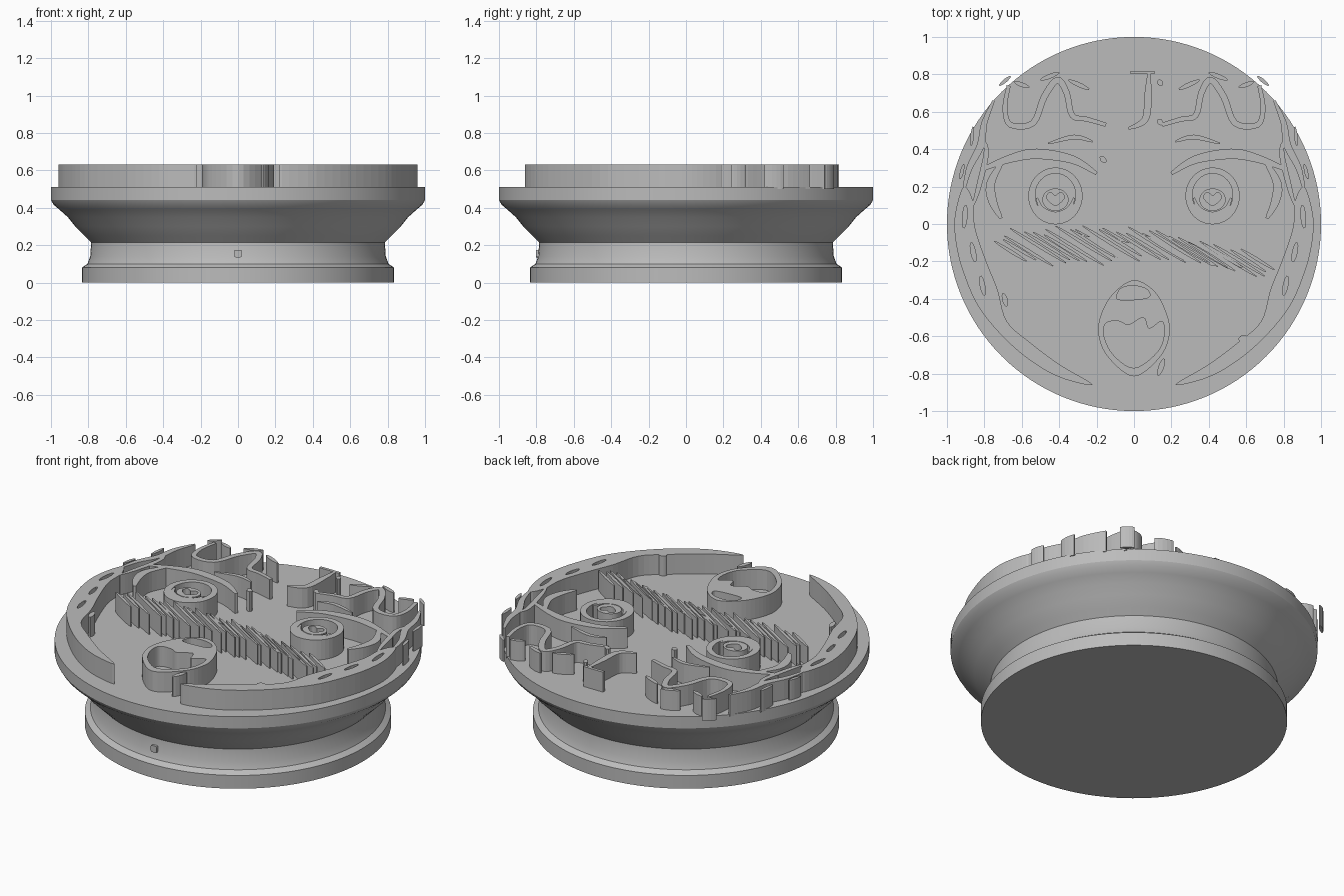
import bpy, bmesh, math, random
from mathutils import Vector

cube = bpy.data.objects.get("Cube")
if cube:
    bpy.data.objects.remove(cube, do_unlink=True)

random.seed(4)
FLOOR, TOP = 0.51, 0.63

grey = bpy.data.materials.new("plain grey")
grey.use_nodes = True
grey.diffuse_color = (0.5, 0.5, 0.5, 1)
grey.node_tree.nodes["Principled BSDF"].inputs["Base Color"].default_value = grey.diffuse_color


def add_object(name, bm):
    mesh = bpy.data.meshes.new(name)
    bmesh.ops.recalc_face_normals(bm, faces=bm.faces)
    bm.to_mesh(mesh)
    bm.free()
    mesh.materials.append(grey)
    obj = bpy.data.objects.new(name, mesh)
    bpy.context.collection.objects.link(obj)
    return obj


def smooth_path(points, closed=False, steps=5):
    """Catmull-Rom curve through the points."""
    pts = [Vector(p) for p in points]
    n = len(pts)
    pick = (lambda i: pts[i % n]) if closed else (lambda i: pts[max(0, min(n - 1, i))])
    path = []
    for i in range(n if closed else n - 1):
        a, b, c, d = (pick(i + k) for k in (-1, 0, 1, 2))
        for s in range(steps):
            t = s / steps
            path.append(b + (c - a) * t / 2 + (a * 2 - b * 5 + c * 4 - d) * t * t / 2
                        + (b * 3 - a - c * 3 + d) * t ** 3 / 2)
    return path if closed else path + [pts[-1]]


def stroke(points, width, taper=0.3):
    """Closed outline of a pen stroke that narrows towards both ends."""
    path = smooth_path(points)
    last = len(path) - 1
    left, right = [], []
    for i, p in enumerate(path):
        along = (path[min(i + 1, last)] - path[max(i - 1, 0)]).normalized()
        side = Vector((-along.y, along.x))
        half = width / 2 * (taper + (1 - taper) * math.sin(math.pi * i / last))
        left.append(p + side * half)
        right.append(p - side * half)
    return left + right[::-1]


def blob(points):
    return smooth_path(points, closed=True)


def disc(x, y, rx, ry, count=40):
    turns = [math.tau * i / count for i in range(count)]
    return [Vector((x + rx * math.cos(a), y + ry * math.sin(a))) for a in turns]


def flip(outline):
    return [Vector((-p.x, p.y)) for p in outline]


def relief(name, outlines):
    """Raise filled outlines above the plate; nested outlines become holes."""
    curve = bpy.data.curves.new(name, "CURVE")
    curve.dimensions, curve.fill_mode = "2D", "BOTH"
    curve.extrude = (TOP - FLOOR) / 2 + 0.005
    for outline in outlines:
        spline = curve.splines.new("POLY")
        spline.points.add(len(outline) - 1)
        for point, p in zip(spline.points, outline):
            point.co = (p.x, p.y, 0, 1)
        spline.use_cyclic_u = True
    temp = bpy.data.objects.new(name + " curve", curve)
    bpy.context.collection.objects.link(temp)
    graph = bpy.context.evaluated_depsgraph_get()
    mesh = bpy.data.meshes.new_from_object(temp.evaluated_get(graph))
    bm = bmesh.new()
    bm.from_mesh(mesh)
    bpy.data.objects.remove(temp, do_unlink=True)
    bpy.data.meshes.remove(mesh)
    bmesh.ops.remove_doubles(bm, verts=bm.verts, dist=0.0001)
    bmesh.ops.translate(bm, verts=bm.verts, vec=(0, 0, TOP - curve.extrude))
    bpy.data.curves.remove(curve)
    for face in bm.faces:
        face.smooth = False
    return add_object(name, bm)


# Turned stamp body with foot, waist and flared plate
profile = [(0, 0), (.835, 0), (.835, .08), (.805, .1), (.79, .14), (.785, .215), (.82, .25),
           (.87, .3), (.91, .35), (.955, .39), (.985, .415), (1, .44), (1, FLOOR), (0, FLOOR)]
bm = bmesh.new()
ring = [bm.verts.new((r, 0, z)) for r, z in profile]
edges = [bm.edges.new(pair) for pair in zip(ring, ring[1:])]
bmesh.ops.spin(bm, geom=ring + edges, cent=(0, 0, 0), axis=(0, 0, 1),
               angle=math.tau, steps=128, use_duplicate=False)
bmesh.ops.remove_doubles(bm, verts=bm.verts, dist=0.0001)
body = add_object("stamp_body", bm)
bpy.context.view_layer.objects.active = body
body.select_set(True)
bpy.ops.object.shade_smooth_by_angle(angle=math.radians(25))

# Small locating peg on the front of the waist
bm = bmesh.new()
bmesh.ops.create_cube(bm, size=0.04)
upright = [e for e in bm.edges if abs(e.verts[0].co.y - e.verts[1].co.y) > 0.01]
bmesh.ops.bevel(bm, geom=upright, offset=0.008, segments=2, affect="EDGES", profile=0.5)
peg = add_object("locating_peg", bm)
peg.location = (0, -0.782, 0.155)

# Face outline: a broad band down each cheek, pierced by slots
cheek = blob([(.91, .2), (.955, .06), (.955, -.08), (.915, -.25), (.82, -.46), (.63, -.67),
              (.42, -.81), (.22, -.86), (.4, -.75), (.56, -.63), (.68, -.52), (.73, -.35),
              (.79, -.2), (.85, -.02), (.86, .12)])
slots = [stroke(s, 0.025) for s in (
    [(.9, .1), (.91, -.02)], [(.87, -.1), (.85, -.2)], [(.82, -.28), (.8, -.38)])]
# Side locks of hair running up from the band
locks = [stroke([(.91, .18), (.88, .3), (.82, .42), (.8, .54), (.75, .66)], 0.04),
         stroke([(.86, .1), (.83, .2), (.79, .38), (.81, .46)], 0.03)]
for side, mirrored in (("left", False), ("right", True)):
    def put(name, outlines):
        relief(f"{side}_{name}", [flip(o) if mirrored else o for o in outlines])

    put("cheek_band", [cheek] + slots)
    put("outer_lock", locks[:1])
    put("inner_lock", locks[1:])

    # Fringe with a notched lower edge and loose hairs above it
    put("fringe", [stroke([(.67, .74), (.69, .62), (.66, .53), (.54, .54), (.48, .68), (.41, .77),
                           (.36, .7), (.33, .58), (.25, .56), (.15, .53)], 0.035, 0.6)])
    put("loose_hairs", [stroke(s, 0.025) for s in (
        [(.5, .77), (.4, .81)], [(.35, .77), (.24, .72)], [(.64, .76), (.56, .73)])])
    put("temple_hairs", [stroke(s, 0.02) for s in (
        [(.93, .24), (.91, .32)], [(.87, .42), (.86, .52)], [(.72, .74), (.66, .79)])])

    # Brow, upper lash and outer corner of the eye
    put("brow", [stroke([(.22, .44), (.32, .465), (.46, .43)], 0.025)])
    put("upper_lash", [stroke([(.2, .27), (.33, .345), (.52, .375), (.66, .35), (.82, .29)], 0.055)])
    put("lash_corner", [stroke([(.7, .34), (.765, .22), (.755, .12), (.71, .03)], 0.05)])

    # Iris ring, with a heart glint and lower shading inside
    put("iris_ring", [disc(.42, .15, .145, .152), disc(.42, .155, .108, .115)])
    heart = [(.42, .1), (.465, .135), (.46, .162), (.44, .165), (.42, .15),
             (.4, .165), (.38, .162), (.375, .135)]
    put("pupil", [disc(.42, .13, .07, .06), blob(heart)])
    put("iris_shading", [stroke([(.32, .14), (.35, .08), (.42, .05), (.49, .08), (.52, .14)], 0.03)])

# Central strand of the fringe
relief("centre_strand", [stroke([(.08, .81), (.075, .7), (.06, .56), (-.03, .51)], 0.04)])
relief("strand_cap", [stroke([(-.02, .81), (.11, .81)], 0.018, 1)])

# Blush: a row of slanting hatch strokes over cheeks and nose
hatching = []
count = 28
for i in range(count):
    x = -0.66 + 1.32 * i / (count - 1)
    y = -0.155 - 0.05 * x + 0.04 * math.cos(3 * x) + random.uniform(-0.015, 0.015)
    reach = random.uniform(0.11, 0.16) * (0.75 if abs(x) > 0.6 else 1)
    start, end = (x - reach, y + reach * 0.62), (x + reach, y - reach * 0.62)
    hatching.append(stroke([start, (x, y), end], 0.018))
relief("blush_hatching", hatching)

# Open mouth with the teeth and tongue left hollow
lips = blob([(0, -.3), (-.11, -.37), (-.175, -.48), (-.19, -.59), (-.14, -.71), (0, -.815),
             (.14, -.71), (.19, -.59), (.175, -.48), (.11, -.36)])
teeth = blob([(-.07, -.345), (0, -.33), (.07, -.35), (.08, -.39), (0, -.405), (-.09, -.4)])
tongue = blob([(-.15, -.53), (-.08, -.52), (-.03, -.54), (.05, -.5), (.08, -.56), (.15, -.52),
               (.16, -.6), (.12, -.69), (0, -.77), (-.11, -.7), (-.16, -.6)])
relief("mouth", [lips, teeth, tongue])

# Stray flecks of ink
relief("flecks", [stroke(s, 0.03) for s in (
    [(-.18, .36), (-.15, .33)], [(.13, .77), (.15, .74)], [(.16, -.72), (.13, -.81)],
    [(.56, -.62), (.6, -.6)], [(-.7, -.37), (-.68, -.44)], [(.13, .56), (.15, .53)])])
